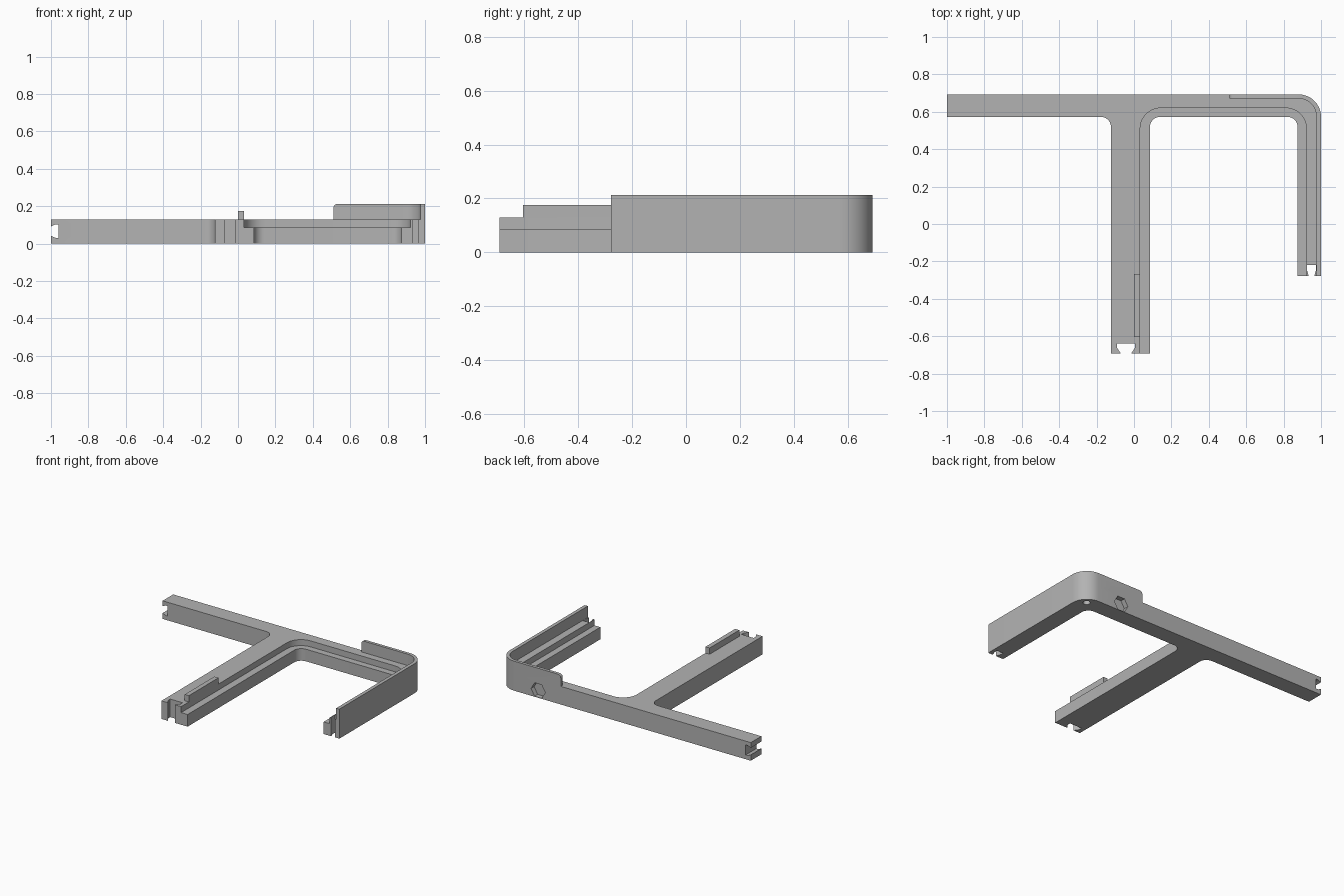
import bpy, bmesh, math
from mathutils import Vector, Matrix

if "Cube" in bpy.data.objects:
    bpy.data.objects.remove(bpy.data.objects["Cube"])

grey = bpy.data.materials.new("plain grey")
grey.use_nodes = True
grey.diffuse_color = (0.45, 0.45, 0.45, 1)
grey.node_tree.nodes["Principled BSDF"].inputs["Base Color"].default_value = (0.45, 0.45, 0.45, 1)

BACK, FRONT, SIDE_END = 0.693, -0.693, -0.278
TOP, LEDGE, WALL_TOP = 0.13, 0.087, 0.212


def rounded(points, steps=10):
    """Outline from (x, y, radius) corners; a radius of 0 stays sharp."""
    out = []
    for i, (x, y, r) in enumerate(points):
        p = Vector((x, y))
        if not r:
            out.append(p)
            continue
        a = (Vector(points[i - 1][:2]) - p).normalized()
        b = (Vector(points[(i + 1) % len(points)][:2]) - p).normalized()
        centre = p + (a + b) * r
        for k in range(steps + 1):
            t = k / steps * math.pi / 2
            out.append(centre - b * r * math.cos(t) - a * r * math.sin(t))
    return out


def prism(name, outline, low, high, matrix=None):
    """Extrude a flat outline between two heights, then turn it if asked."""
    bm = bmesh.new()
    face = bm.faces.new([bm.verts.new((p[0], p[1], low)) for p in outline])
    new = bmesh.ops.extrude_face_region(bm, geom=[face])["geom"]
    moved = [v for v in new if isinstance(v, bmesh.types.BMVert)]
    bmesh.ops.translate(bm, verts=moved, vec=(0, 0, high - low))
    bmesh.ops.recalc_face_normals(bm, faces=bm.faces)
    if matrix:
        bm.transform(matrix)
    mesh = bpy.data.meshes.new(name)
    bm.to_mesh(mesh)
    bm.free()
    mesh.materials.append(grey)
    obj = bpy.data.objects.new(name, mesh)
    bpy.context.collection.objects.link(obj)
    return obj


def box(name, x0, x1, y0, y1, z0, z1):
    return prism(name, [(x0, y0), (x1, y0), (x1, y1), (x0, y1)], z0, z1)


def combine(target, other, operation):
    """Apply a boolean and remove the helper."""
    other.hide_render = True
    mod = target.modifiers.new(operation, 'BOOLEAN')
    mod.operation, mod.object, mod.solver = operation, other, 'EXACT'
    bpy.context.view_layer.objects.active = target
    bpy.ops.object.modifier_apply(modifier=mod.name)
    bpy.data.objects.remove(other)


def dovetail(mouth, wide, depth):
    """Socket outline opening towards -y at the origin."""
    half = [(mouth, -0.02), (mouth, 0), (wide, depth * 0.6), (wide, depth)]
    return half + [(-x, y) for x, y in reversed(half)]


# Branching beam with rounded inner corners
frame = prism("frame", rounded([
    (-1, BACK, 0), (1, BACK, 0.12), (1, SIDE_END, 0), (0.875, SIDE_END, 0),
    (0.875, 0.573, 0.055), (0.085, 0.573, 0.055), (0.085, FRONT, 0),
    (-0.123, FRONT, 0), (-0.123, 0.573, 0.055), (-1, 0.573, 0)]), 0, TOP)

# Sunken ledge along the inside of the bay
combine(frame, prism("ledge_cutter", rounded([
    (0.033, -0.8, 0), (0.033, 0.62, 0.11), (0.922, 0.62, 0.11), (0.922, -0.8, 0)]),
    LEDGE, 0.3), 'DIFFERENCE')

# Thin raised wall wrapping the outer corner, with its free upper corner rounded
wall = prism("rim_wall", rounded([
    (0.51, BACK, 0), (1, BACK, 0.12), (1, SIDE_END, 0),
    (0.975, SIDE_END, 0), (0.975, 0.671, 0.095), (0.51, 0.671, 0)]), 0.1, WALL_TOP)
bm = bmesh.new()
bm.from_mesh(wall.data)
edge = [e for e in bm.edges if all(v.co.x < 0.52 and v.co.z > 0.2 for v in e.verts)]
bmesh.ops.bevel(bm, geom=edge, offset=0.022, segments=5, profile=0.5, affect='EDGES')
bm.to_mesh(wall.data)
bm.free()
combine(frame, wall, 'UNION')

# Locating rail on the middle arm
combine(frame, box("rail", 0, 0.033, -0.605, -0.268, 0.1, 0.175), 'UNION')

# Dovetail sockets in the three free ends
middle = Matrix.Translation((-0.043, FRONT, 0))
side = Matrix.Translation((0.949, SIDE_END, 0))
end = Matrix(((0, 1, 0, -1), (0, 0, 1, 0), (1, 0, 0, 0.067), (0, 0, 0, 1)))
for outline, low, high, place in (
        (dovetail(0.027, 0.049, 0.055), -0.1, 0.3, middle),
        (dovetail(0.015, 0.025, 0.058), -0.1, 0.3, side),
        (dovetail(0.025, 0.036, 0.04), 0.5, 0.8, end)):
    combine(frame, prism("socket_cutter", outline, low, high, place), 'DIFFERENCE')

# Hexagonal pocket in the back and a small round one under the corner
def polygon(sides, radius):
    return [(radius * math.cos(i * math.tau / sides), radius * math.sin(i * math.tau / sides))
            for i in range(sides)]

turn = Matrix.Translation((0.69, BACK, 0.052)) @ Matrix.Rotation(math.pi / 2, 4, 'X')
combine(frame, prism("hex_cutter", polygon(6, 0.056), -0.05, 0.035, turn), 'DIFFERENCE')
spot = Matrix.Translation((0.93, 0.63, 0))
combine(frame, prism("hole_cutter", polygon(20, 0.024), -0.05, 0.04, spot), 'DIFFERENCE')

# Smooth the rounded corners and keep the flat edges crisp
bpy.ops.object.select_all(action='DESELECT')
frame.select_set(True)
bpy.context.view_layer.objects.active = frame
bpy.ops.object.shade_smooth_by_angle(angle=math.radians(30))
